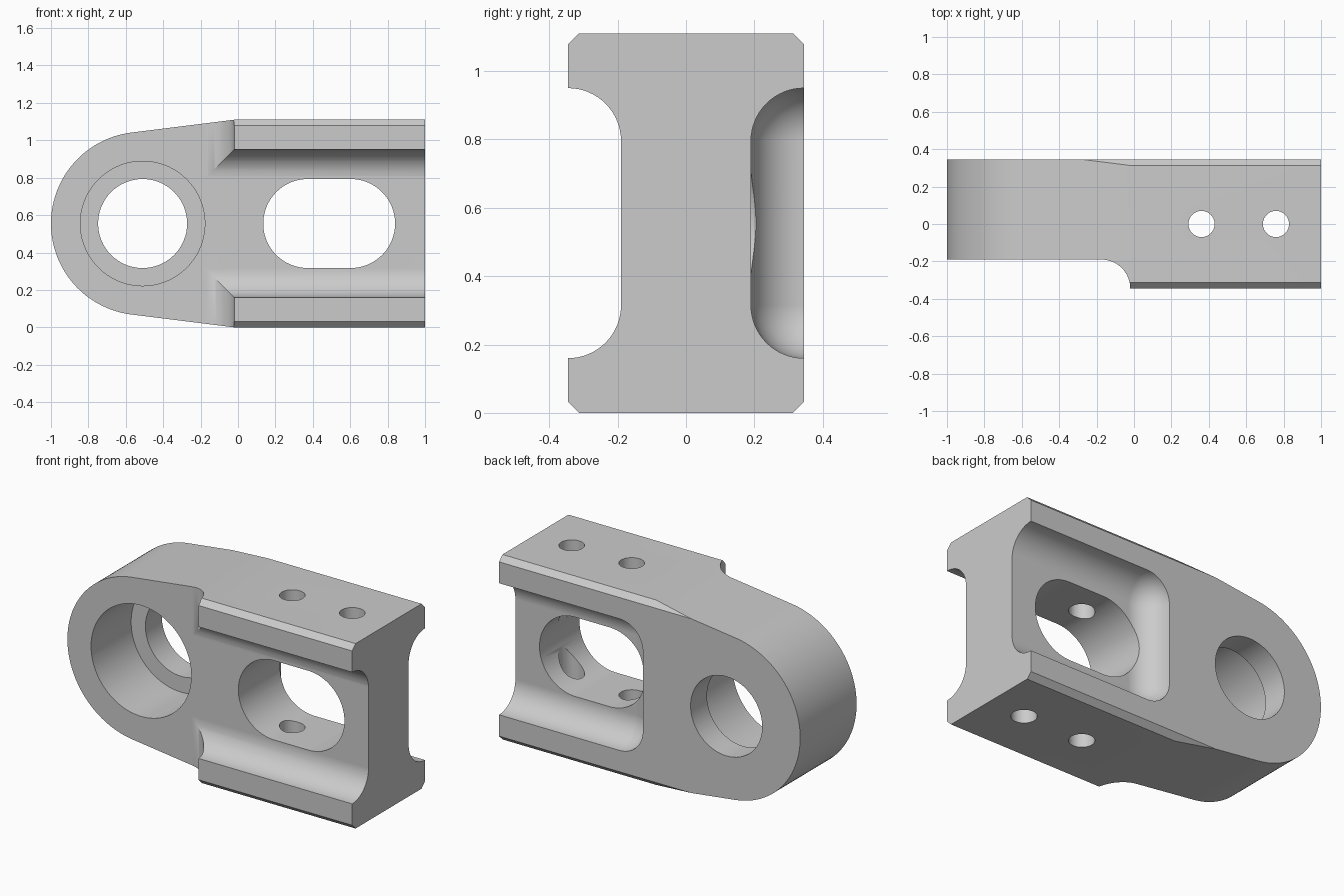
import bpy, bmesh, math
from mathutils import Vector, Matrix

cube = bpy.data.objects.get("Cube")
if cube:
    bpy.data.objects.remove(cube)

HEIGHT, HALF_DEPTH, MID = 1.11, 0.345, 0.555
EYE_X, EYE_R = -0.51, 0.49
WEB_Y, FILLET = 0.19, 0.155
SHOULDER_X = -0.02

metal = bpy.data.materials.new("light_grey_metal")
metal.use_nodes = True
colour = (0.6, 0.6, 0.6, 1)
metal.diffuse_color = colour
metal.node_tree.nodes["Principled BSDF"].inputs["Base Color"].default_value = colour


def finish(bm, name):
    bmesh.ops.recalc_face_normals(bm, faces=bm.faces)
    mesh = bpy.data.meshes.new(name)
    bm.to_mesh(mesh)
    bm.free()
    mesh.materials.append(metal)
    obj = bpy.data.objects.new(name, mesh)
    bpy.context.collection.objects.link(obj)
    return obj


def arc(cx, cz, r, start, end, steps):
    angles = [math.radians(start + (end - start) * i / steps) for i in range(steps + 1)]
    return [(cx + r * math.cos(a), cz + r * math.sin(a)) for a in angles]


def extrude_y(outline, y0, y1):
    """Prism along y from an (x, z) outline."""
    bm = bmesh.new()
    face = bm.faces.new([bm.verts.new((x, y0, z)) for x, z in outline])
    ext = bmesh.ops.extrude_face_region(bm, geom=[face])
    verts = [v for v in ext["geom"] if isinstance(v, bmesh.types.BMVert)]
    bmesh.ops.translate(bm, vec=(0, y1 - y0, 0), verts=verts)
    return bm


def rounded_box(name, lo, hi, rounded):
    """Box whose edges chosen by the rule are filleted."""
    bm = bmesh.new()
    bmesh.ops.create_cube(bm, size=1)
    for v in bm.verts:
        v.co = Vector(hi[i] if v.co[i] > 0 else lo[i] for i in range(3))
    edges = [e for e in bm.edges if rounded((e.verts[0].co + e.verts[1].co) / 2)]
    bmesh.ops.bevel(bm, geom=edges, offset=FILLET, segments=16, profile=0.5,
                    affect='EDGES', clamp_overlap=False)
    return finish(bm, name)


def near(a, b):
    return abs(a - b) < 1e-4


# Main body: round eye blending by tangent lines into a rectangular block
outline = arc(EYE_X, MID, EYE_R, 97.2, 262.8, 60)
outline += [(SHOULDER_X, 0), (1, 0), (1, HEIGHT), (SHOULDER_X, HEIGHT)]
bm = extrude_y(outline, -HALF_DEPTH, HALF_DEPTH)

# Chamfers along the four long edges
for sy in (-1, 1):
    for sz in (-1, 1):
        cut = bmesh.ops.bisect_plane(
            bm, geom=bm.verts[:] + bm.edges[:] + bm.faces[:],
            plane_co=(0, sy * (HALF_DEPTH - 0.032), MID + sz * MID),
            plane_no=(0, sy, sz), clear_outer=True)
        rim = [e for e in cut["geom_cut"] if isinstance(e, bmesh.types.BMEdge)]
        bmesh.ops.contextual_create(bm, geom=rim)
body = finish(bm, "link_body")

# Cutters for the recesses
z0, z1 = 0.16, 0.95
cutters = [
    rounded_box("eye_relief", (-2, -1, -1), (SHOULDER_X, -WEB_Y, 2),
                lambda c: near(c.x, SHOULDER_X) and near(c.y, -WEB_Y)),
    rounded_box("front_channel", (-2.5, -1.2, z0), (2, -WEB_Y, z1),
                lambda c: near(c.y, -WEB_Y) and (near(c.z, z0) or near(c.z, z1))),
    rounded_box("back_pocket", (0.045, WEB_Y, z0), (2, 1, z1),
                lambda c: c.x < 1.9 and c.y < 0.9 and
                (near(c.x, 0.045) or near(c.y, WEB_Y))),
]

# Cutters for the stepped eye bore and the rounded slot
bore = arc(EYE_X, MID, 0.238, 0, 360, 64)[:-1]
counterbore = arc(EYE_X, MID, 0.333, 0, 360, 72)[:-1]
slot = arc(0.373, MID, 0.238, 90, 270, 32) + arc(0.602, MID, 0.238, -90, 90, 32)
cutters += [finish(extrude_y(counterbore, -1, WEB_Y), "eye_counterbore"),
            finish(extrude_y(bore, -1, 1), "eye_bore"),
            finish(extrude_y(slot, -1, 1), "slot")]

# Cutters for the two vertical pin holes
for x in (0.361, 0.759):
    bm = bmesh.new()
    bmesh.ops.create_cone(bm, cap_ends=True, segments=40, radius1=0.07, radius2=0.07,
                          depth=3, matrix=Matrix.Translation((x, 0, MID)))
    cutters.append(finish(bm, "pin_hole"))

bpy.ops.object.select_all(action='DESELECT')
bpy.context.view_layer.objects.active = body
body.select_set(True)
for cutter in cutters:
    cutter.hide_render = True
    mod = body.modifiers.new(cutter.name, 'BOOLEAN')
    mod.operation = 'DIFFERENCE'
    mod.solver = 'EXACT'
    mod.object = cutter
    bpy.ops.object.modifier_apply(modifier=mod.name)
    bpy.data.objects.remove(cutter)

# Smooth curves, crisp edges
bpy.ops.object.shade_smooth_by_angle(angle=math.radians(25))
normals = body.modifiers.new("flat_face_normals", 'WEIGHTED_NORMAL')
normals.keep_sharp = True
